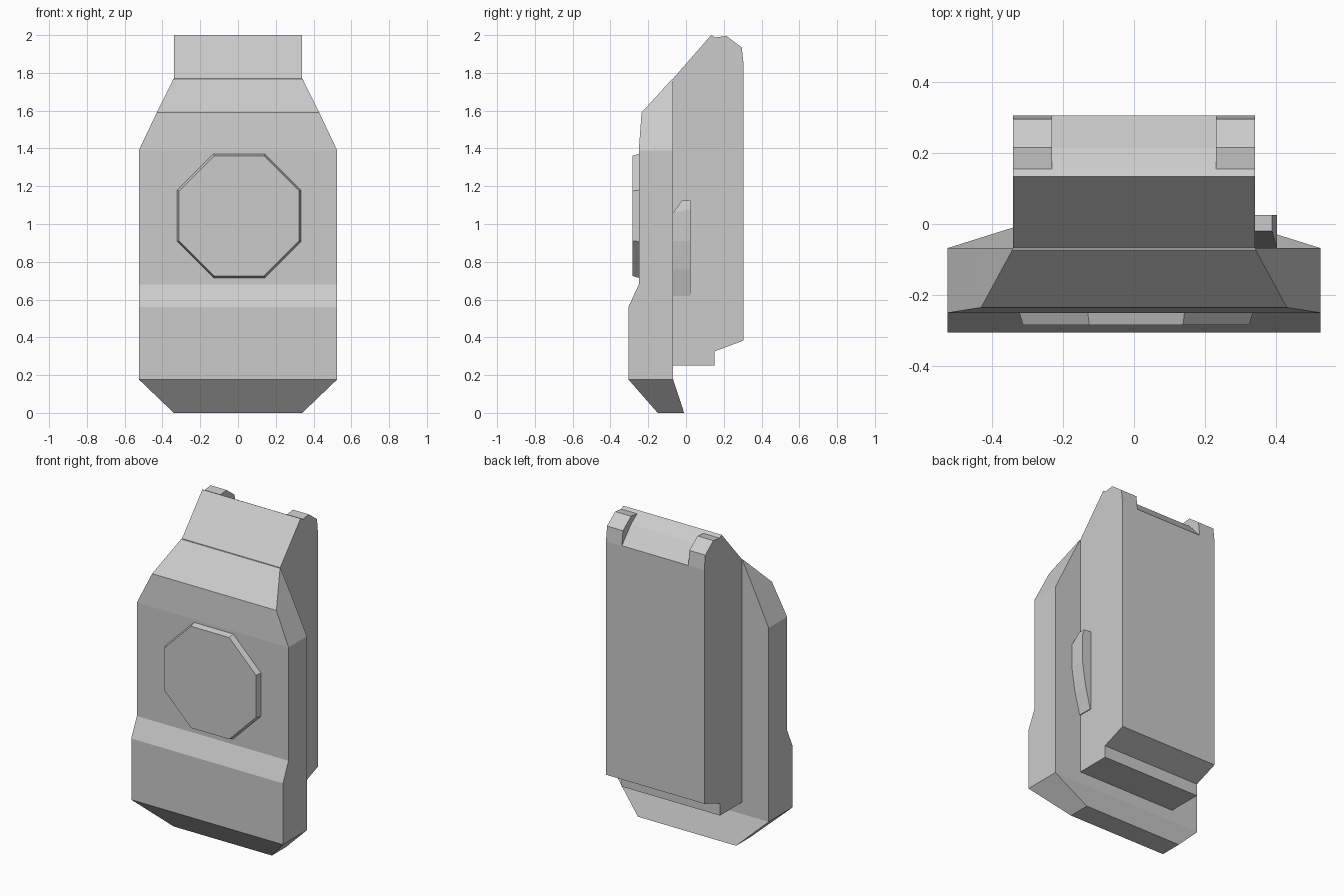
import bpy, bmesh, math
from mathutils import Matrix

if "Cube" in bpy.data.objects:
    bpy.data.objects.remove(bpy.data.objects["Cube"])


def finish(name, bm):
    bmesh.ops.recalc_face_normals(bm, faces=bm.faces)
    mesh = bpy.data.meshes.new(name)
    bm.to_mesh(mesh)
    bm.free()
    ob = bpy.data.objects.new(name, mesh)
    bpy.context.collection.objects.link(ob)
    return ob


def loft(name, rings):
    """Skin a list of equal-length point rings and cap both ends."""
    bm = bmesh.new()
    loops = [[bm.verts.new(p) for p in ring] for ring in rings]
    n = len(loops[0])
    for a, b in zip(loops, loops[1:]):
        for i in range(n):
            j = (i + 1) % n
            bm.faces.new((a[i], a[j], b[j], b[i]))
    bm.faces.new(loops[0])
    bm.faces.new(loops[-1])
    return finish(name, bm)


def extrude_x(name, profile, x0, x1):
    return loft(name, [[(x, y, z) for y, z in profile] for x in (x0, x1)])


# Front shell: rectangular sections as (z, half width, front y, back y)
sections = [(0, .34, -.15, -.01), (.177, .525, -.305, -.068),
            (.56, .525, -.305, -.068), (.68, .525, -.25, -.068),
            (1.39, .525, -.25, -.068), (1.59, .43, -.235, -.068),
            (1.768, .342, -.073, -.068)]
loft("front_shell", [[(-w, f, z), (w, f, z), (w, b, z), (-w, b, z)]
                     for z, w, f, b in sections])

# Rear body: side profile with stepped bottom and sloping top
extrude_x("rear_body",
          [(-.068, .25), (.15, .25), (.15, .325), (.305, .383), (.305, 1.845),
           (.215, 1.945), (.155, 1.988), (.133, 2.0), (-.068, 1.77)],
          -.34, .34)

# Raised lugs at the two top rear corners
for side, label in ((-1, "left"), (1, "right")):
    extrude_x("top_lug_" + label,
              [(.155, 1.988), (.172, 1.99), (.215, 1.995), (.295, 1.935),
               (.305, 1.845), (.215, 1.945)],
              side * .23, side * .34)

# Octagonal front button, slightly tapered
bm = bmesh.new()
k = math.cos(math.pi / 8)
bmesh.ops.create_cone(bm, cap_ends=True, segments=8, radius1=.33 / k,
                      radius2=.318 / k, depth=.04)
turn = Matrix.Rotation(math.pi / 2, 4, 'X')
spin = Matrix.Rotation(math.pi / 8, 4, 'Z')
# align a flat side to the axes whatever the starting angle
first = bm.verts[:][0].co
if abs(abs(first.x) - abs(first.y)) < .01 or min(abs(first.x), abs(first.y)) < .01:
    turn = turn @ spin
bm.transform(Matrix.Translation((.006, -.264, 1.043)) @ turn)
finish("front_button", bm)

# Bowed side switch: (x, z) profile with its front top corner cut away
bow = [(.335, .62), (.345, .62), (.38, .76), (.402, .91), (.402, 1.08),
       (.388, 1.125), (.335, 1.125)]
front = [(x, -.02 if z > 1.1 else -.068, min(z, 1.06) if z < 1.1 else z)
         for x, z in bow]
loft("side_switch", [front, [(x, .025, z) for x, z in bow]])
